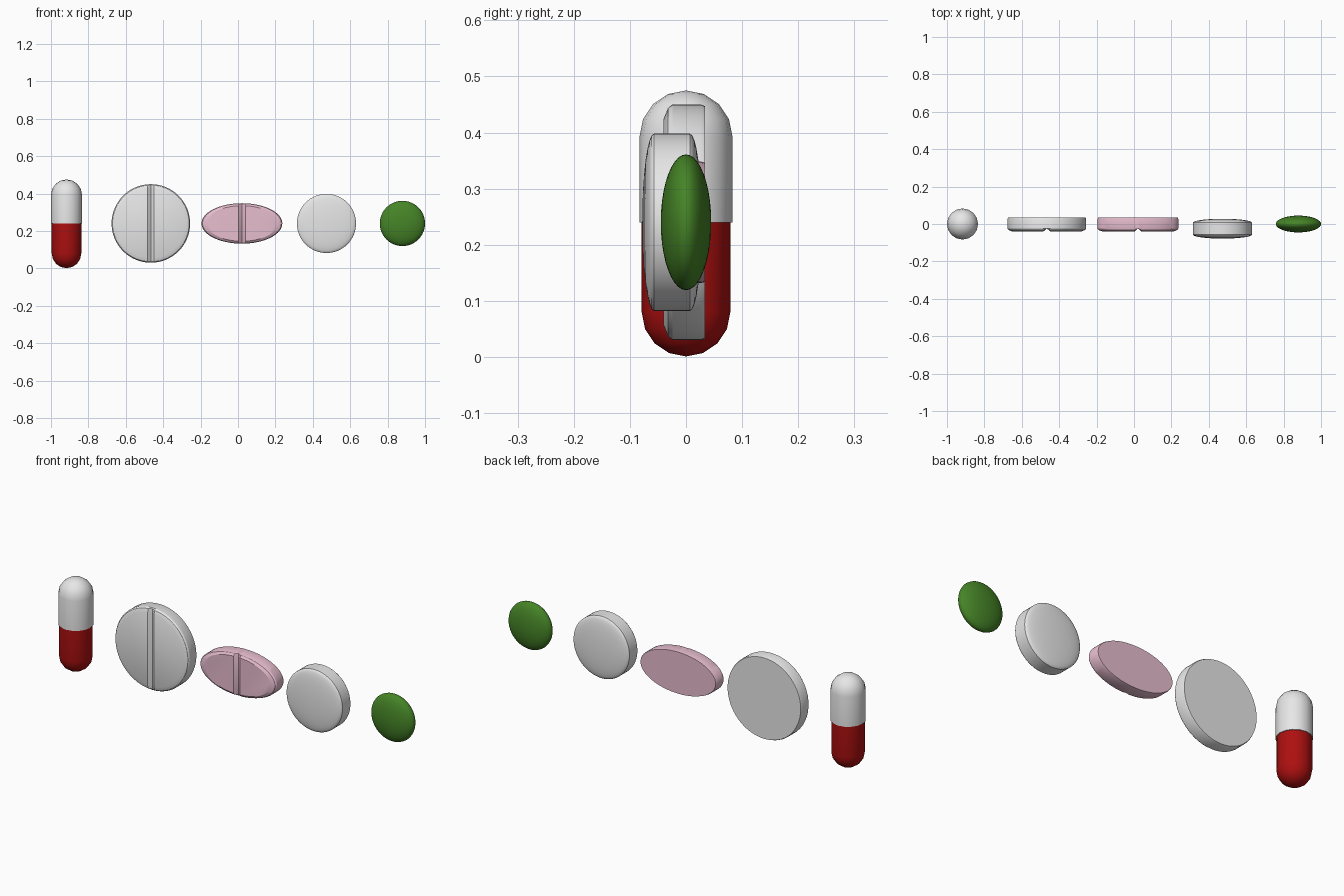
import bpy
import bmesh
from math import sin, cos, pi, radians

cube = bpy.data.objects.get("Cube")
if cube:
    bpy.data.objects.remove(cube, do_unlink=True)


def material(name, rgb):
    mat = bpy.data.materials.new(name)
    mat.use_nodes = True
    mat.diffuse_color = (*rgb, 1)
    mat.node_tree.nodes["Principled BSDF"].inputs["Base Color"].default_value = (*rgb, 1)
    return mat


WHITE = material("white", (0.8, 0.8, 0.8))
RED = material("red", (0.42, 0.005, 0.005))
PINK = material("pink", (0.8, 0.51, 0.62))
GREEN = material("green", (0.06, 0.23, 0.02))


def arc(radius, depth, start, end, steps):
    """Elliptic arc of (radius, height) points between two angles in degrees."""
    angles = [radians(start + (end - start) * i / steps) for i in range(steps + 1)]
    return [(radius * cos(a), depth * sin(a)) for a in angles]


def shift(points, offset):
    return [(r, t + offset) for r, t in points]


def lathe(name, profile, mat, location, axis="Y", segments=64, squash=1.0,
          score=None, sharp=25):
    """Turn a profile about an axis; score = (half width, depth y) of a front groove."""
    bm = bmesh.new()
    rings = []
    for r, t in profile:
        if r < 1e-5:
            rings.append([bm.verts.new((0, t, 0) if axis == "Y" else (0, 0, t))])
            continue
        ring = []
        for i in range(segments):
            a = 2 * pi * i / segments
            u, v = r * cos(a), r * sin(a) * squash
            ring.append(bm.verts.new((u, t, v) if axis == "Y" else (u, v, t)))
        rings.append(ring)
    for lower, upper in zip(rings, rings[1:]):
        for i in range(segments):
            j = (i + 1) % segments
            if len(lower) == 1:
                bm.faces.new((lower[0], upper[i], upper[j]))
            elif len(upper) == 1:
                bm.faces.new((lower[i], lower[j], upper[0]))
            else:
                bm.faces.new((lower[i], lower[j], upper[j], upper[i]))
    for ring in (rings[0], rings[-1]):
        if len(ring) > 1:
            bm.faces.new(ring)

    # Press a V groove into the front face
    if score:
        width, bottom = score
        for x in (-width, 0, width):
            bmesh.ops.bisect_plane(bm, geom=bm.verts[:] + bm.edges[:] + bm.faces[:],
                                   dist=1e-5, plane_co=(x, 0, 0), plane_no=(1, 0, 0))
        for v in bm.verts:
            if abs(v.co.x) < 1e-4 and v.co.y < bottom:
                v.co.y = bottom

    bmesh.ops.recalc_face_normals(bm, faces=bm.faces[:])
    mesh = bpy.data.meshes.new(name)
    bm.to_mesh(mesh)
    bm.free()
    mesh.materials.append(mat)
    obj = bpy.data.objects.new(name, mesh)
    bpy.context.collection.objects.link(obj)
    obj.location = location
    for face in mesh.polygons:
        face.use_smooth = True
    mesh.set_sharp_from_angle(angle=radians(sharp))
    return obj


MID = 0.24

# Two-part capsule, the upper shell slightly wider
cap = [(0.083, MID)] + shift(arc(0.083, 0.083, 0, 90, 4), 0.392)
body = shift(arc(0.079, 0.079, -90, 0, 4), 0.08) + [(0.079, MID)]
lathe("capsule_cap", cap, WHITE, (-0.917, 0, 0), "Z", 16, sharp=40)
lathe("capsule_body", body, RED, (-0.917, 0, 0), "Z", 16, sharp=40)


# Scored tablets: bevelled front, nearly square back
def scored_profile(r):
    return [(r * 0.88, -0.04), (r * 0.975, -0.032), (r, -0.024),
            (r, 0.027), (r * 0.985, 0.034)]


lathe("round_scored_tablet", scored_profile(0.21), WHITE, (-0.466, 0, MID),
      score=(0.018, -0.024))
lathe("oval_scored_tablet", scored_profile(0.216), PINK, (0.021, 0, MID),
      squash=0.5, score=(0.018, -0.024))

# Domed tablet: straight band with shallow domes
domes = shift(arc(0.158, 0.021, -90, 0, 8), -0.032) + shift(arc(0.158, 0.021, 0, 90, 8), 0.032)
lathe("domed_tablet", domes, WHITE, (0.473, -0.025, MID), sharp=35)

# Lens-shaped sweet
lathe("green_pill", arc(0.121, 0.045, -90, 90, 20), GREEN, (0.879, 0, MID),
      segments=48, sharp=60)
